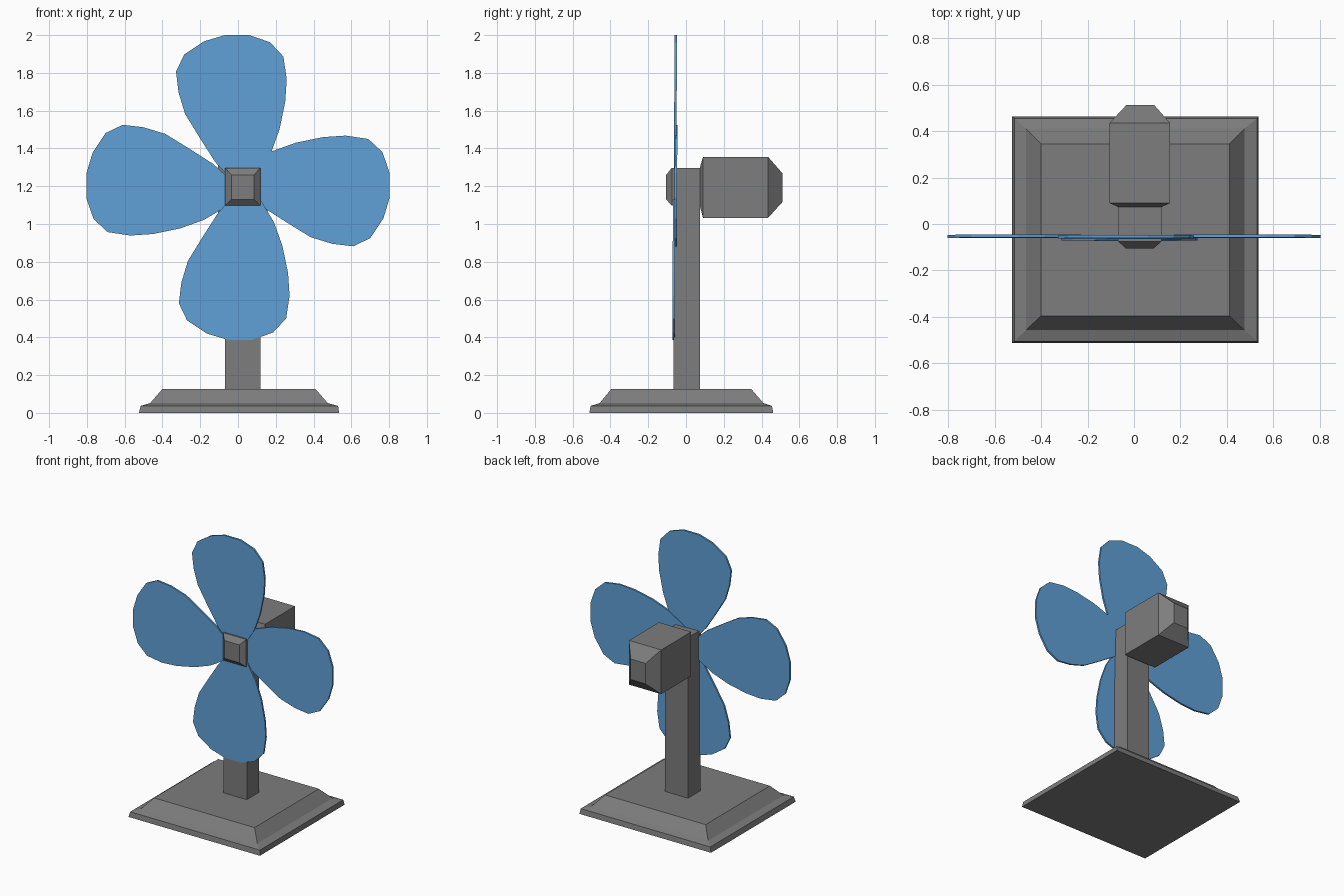
import bpy, bmesh

if "Cube" in bpy.data.objects:
    bpy.data.objects.remove(bpy.data.objects["Cube"])


def material(name, rgb):
    mat = bpy.data.materials.new(name)
    mat.diffuse_color = (*rgb, 1)
    mat.use_nodes = True
    mat.node_tree.nodes["Principled BSDF"].inputs["Base Color"].default_value = mat.diffuse_color
    return mat


dark_grey = material("dark_grey", (0.205, 0.205, 0.205))
blue = material("blade_blue", (0.115, 0.35, 0.68))


def finish(name, bm, mat):
    bmesh.ops.recalc_face_normals(bm, faces=bm.faces[:])
    mesh = bpy.data.meshes.new(name)
    bm.to_mesh(mesh)
    bm.free()
    mesh.materials.append(mat)
    obj = bpy.data.objects.new(name, mesh)
    bpy.context.collection.objects.link(obj)
    return obj


def loft(name, axis, sections):
    """Stack rectangles (position, a0, a1, b0, b1) along the z or y axis."""
    bm = bmesh.new()
    rings = []
    for p, a0, a1, b0, b1 in sections:
        corners = [(a0, b0), (a1, b0), (a1, b1), (a0, b1)]
        rings.append([bm.verts.new((a, b, p) if axis == 'z' else (a, p, b))
                      for a, b in corners])
    for lo, hi in zip(rings, rings[1:]):
        for i in range(4):
            j = (i + 1) % 4
            bm.faces.new((lo[i], lo[j], hi[j], hi[i]))
    bm.faces.new(rings[0])
    bm.faces.new(rings[-1])
    return finish(name, bm, dark_grey)


# Stepped base plate
loft("base", 'z', [
    (0.0, -0.525, 0.535, -0.512, 0.462),
    (0.037, -0.515, 0.53, -0.505, 0.455),
    (0.052, -0.465, 0.475, -0.457, 0.41),
    (0.127, -0.40, 0.41, -0.395, 0.345)])

# Square post
loft("post", 'z', [(z, -0.068, 0.118, -0.067, 0.074) for z in (0.12, 1.297)])

# Hub cap in front of the post
loft("hub", 'y', [
    (-0.064, -0.068, 0.118, 1.097, 1.297),
    (-0.075, -0.068, 0.118, 1.097, 1.297),
    (-0.105, -0.035, 0.085, 1.13, 1.26)])

# Motor housing behind the post
loft("motor_housing", 'y', [
    (0.073, -0.068, 0.118, 1.097, 1.297),
    (0.09, -0.105, 0.155, 1.033, 1.355),
    (0.435, -0.105, 0.155, 1.033, 1.355),
    (0.512, -0.033, 0.087, 1.118, 1.267)])

# Four thin blades from one outline, mirrored about the axes and diagonals
OUTLINE = [(0.06, 0.0), (0.11, 0.07), (0.175, 0.18), (0.22, 0.305),
           (0.25, 0.45), (0.258, 0.57), (0.24, 0.69), (0.17, 0.765),
           (0.06, 0.803), (-0.07, 0.803), (-0.18, 0.77), (-0.285, 0.70),
           (-0.328, 0.61), (-0.315, 0.50), (-0.28, 0.385), (-0.20, 0.255),
           (-0.12, 0.13), (0.0, 0.0)]
CENTRE_Z, THICK = 1.197, 0.013
# name: (front y, placement of the outline)
placements = {
    "blade_top": (-0.064, lambda s, r: (s, r)),
    "blade_left": (-0.060, lambda s, r: (-r, -s)),
    "blade_right": (-0.060, lambda s, r: (r, s + 0.013)),
    "blade_bottom": (-0.069, lambda s, r: (s + 0.015, -r - 0.007)),
}
for name, (front, place) in placements.items():
    bm = bmesh.new()
    layers = []
    for depth in (0, THICK):
        ring = []
        for s, r in OUTLINE:
            x, z = place(s, r)
            y = front + 0.004 * z + depth   # slight backward lean
            ring.append(bm.verts.new((x, y, CENTRE_Z + z)))
        layers.append(ring)
        bm.faces.new(ring)
    n = len(OUTLINE)
    for i in range(n):
        j = (i + 1) % n
        bm.faces.new((layers[0][i], layers[0][j], layers[1][j], layers[1][i]))
    finish(name, bm, blue)
